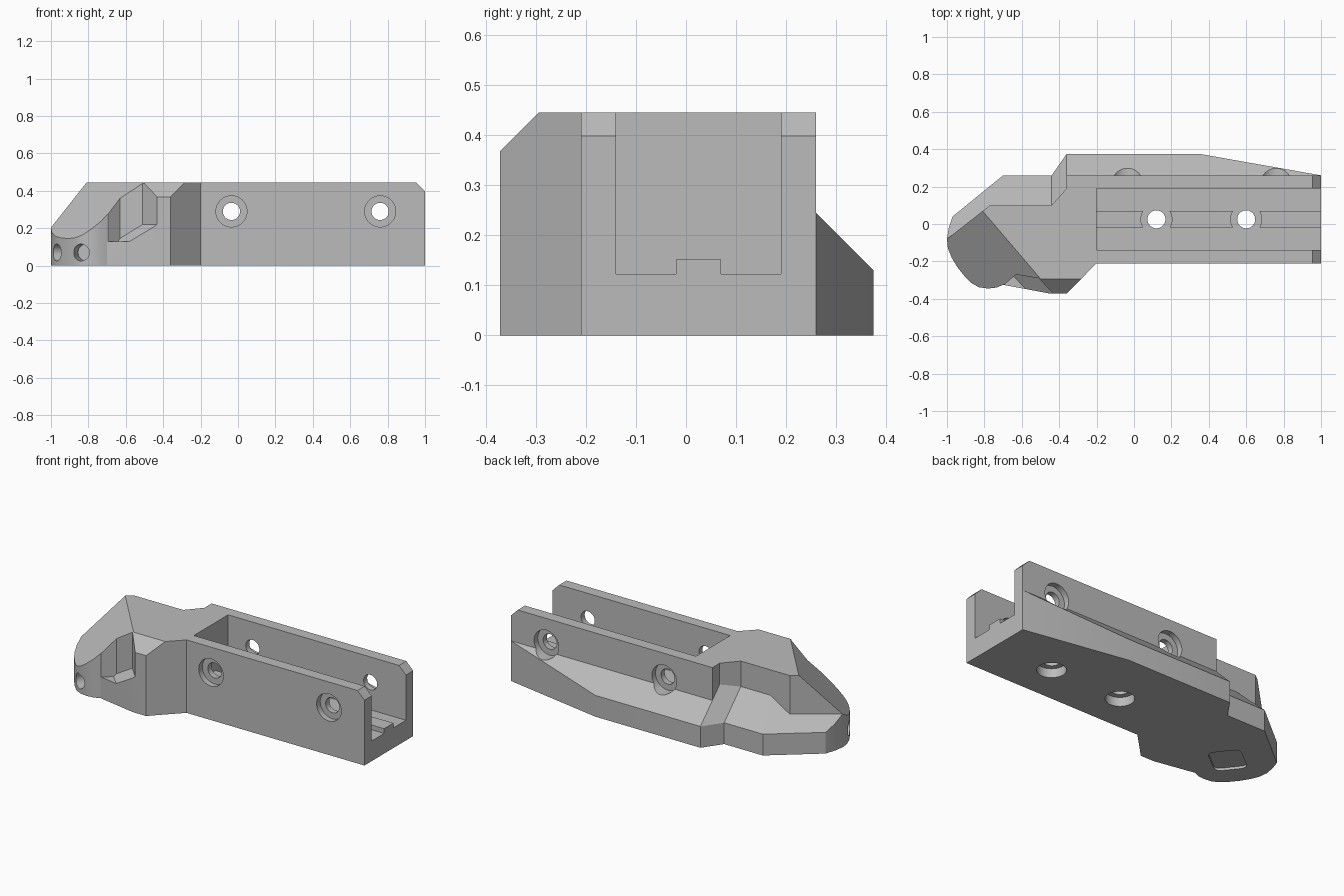
import bpy, bmesh, math
from mathutils import Vector, Matrix

if "Cube" in bpy.data.objects:
    bpy.data.objects.remove(bpy.data.objects["Cube"], do_unlink=True)

TOP = 0.445    # height of the body
EDGE = 0.13    # height of the outer rim below the sloped flanks

grey = bpy.data.materials.new("matte_grey")
grey.use_nodes = True
grey.diffuse_color = (0.5, 0.5, 0.5, 1)
grey.node_tree.nodes["Principled BSDF"].inputs["Base Color"].default_value = (0.5, 0.5, 0.5, 1)


def finish(bm, name):
    bmesh.ops.recalc_face_normals(bm, faces=bm.faces)
    mesh = bpy.data.meshes.new(name)
    bm.to_mesh(mesh)
    bm.free()
    mesh.materials.append(grey)
    ob = bpy.data.objects.new(name, mesh)
    bpy.context.collection.objects.link(ob)
    return ob


def prism(name, outline, z0, z1, cuts=()):
    """Extrude an outline, then slice off everything above each (point, normal) plane."""
    bm = bmesh.new()
    face = bm.faces.new([bm.verts.new((x, y, z0)) for x, y in outline])
    up = bmesh.ops.extrude_face_region(bm, geom=[face])["geom"]
    bmesh.ops.translate(bm, vec=(0, 0, z1 - z0),
                        verts=[v for v in up if isinstance(v, bmesh.types.BMVert)])
    for point, normal in cuts:
        bmesh.ops.bisect_plane(bm, geom=bm.verts[:] + bm.edges[:] + bm.faces[:], dist=1e-5,
                               plane_co=point, plane_no=normal, clear_outer=True)
        bmesh.ops.holes_fill(bm, edges=[e for e in bm.edges if e.is_boundary], sides=0)
    return finish(bm, name)


def box(name, x0, x1, y0, y1, z0, z1):
    return prism(name, [(x0, y0), (x1, y0), (x1, y1), (x0, y1)], z0, z1)


def rod(name, start, end, radius):
    start, end = Vector(start), Vector(end)
    axis = end - start
    bm = bmesh.new()
    spin = axis.to_track_quat('Z', 'Y').to_matrix().to_4x4()
    bmesh.ops.create_cone(bm, cap_ends=True, segments=48, radius1=radius, radius2=radius,
                          depth=axis.length,
                          matrix=Matrix.Translation((start + end) / 2) @ spin)
    return finish(bm, name)


def combine(target, tool, operation):
    mod = target.modifiers.new("join", 'BOOLEAN')
    mod.operation, mod.solver, mod.object = operation, 'EXACT', tool
    bpy.context.view_layer.objects.active = target
    bpy.ops.object.modifier_apply(modifier=mod.name)
    bpy.data.objects.remove(tool, do_unlink=True)


# Main channel block
body = box("rail_body", -0.36, 1, -0.21, 0.26, 0, TOP)
combine(body, box("slot", -0.28, 1.2, -0.14, 0.19, 0.123, 0.6), 'DIFFERENCE')

# Tapered rear flank
flank = prism("rear_flank", [(-0.36, 0.22), (1, 0.22), (1, 0.26), (0.35, 0.375), (-0.36, 0.375)],
              0, TOP, [((0, 0.375, EDGE), (0, 1, 1))])
combine(body, flank, 'UNION')

# Slanted step between the two flanks
bm = bmesh.new()
rings = []
for x, inner, outer in ((-0.44, 0.05, 0.26), (-0.36, 0.15, 0.375)):
    rings.append([bm.verts.new((x, y, z)) for y, z in
                  ((inner, 0), (outer, 0), (outer, EDGE), (inner, EDGE + outer - inner))])
bm.faces.new(rings[0])
bm.faces.new(rings[1])
for i in range(4):
    j = (i + 1) % 4
    bm.faces.new((rings[0][i], rings[0][j], rings[1][j], rings[1][i]))
step = finish(bm, "flank_step")

# Head: rounded nose with a long slope and a chamfered front shoulder
nose = [(-0.995, -0.13), (-0.975, -0.18), (-0.945, -0.23), (-0.905, -0.28), (-0.87, -0.315),
        (-0.83, -0.338), (-0.78, -0.345), (-0.735, -0.34), (-0.7, -0.325)]
core = [(-0.2, 0.19), (-0.36, 0.19), (-0.44, 0.1), (-0.77, 0.1), (-1, -0.08)] + nose + \
       [(-0.45, -0.372), (-0.36, -0.372), (-0.2, -0.21)]
head = prism("head", core, 0, TOP, [((-0.81, 0.07, TOP), (-0.76, -0.65, 1)),
                                    ((0, -0.372, 0.368), (0, -1, 1))])
rim = prism("head_flank", [(-0.44, 0.05), (-0.44, 0.26), (-0.7, 0.26), (-0.97, 0.04),
                           (-0.99, -0.02), (-1, -0.08), (-0.78, 0.05)], 0, TOP,
            [((0, 0.26, EDGE), (0, 1, 1)), ((-0.7, 0.26, EDGE), (-0.63, 0.77, 1))])
combine(head, rim, 'UNION')
combine(head, step, 'UNION')

# Thumb notch with a sloped floor beside the shoulder
notch = prism("notch", [(-0.63, -0.27), (-0.51, -0.29), (-0.43, -0.375), (-0.43, -0.5),
                        (-0.7, -0.5), (-0.7, -0.33)], -0.6, -EDGE,
              [((-0.43, -0.375, -0.22), (0.73, 0.69, 1))])
notch.data.transform(Matrix.Scale(-1, 4, (0, 0, 1)))
notch.data.flip_normals()
combine(head, notch, 'DIFFERENCE')

# Nose holes
for x, y in ((-0.84, -0.335), (-0.97, -0.19)):
    aim = (Vector((x, y, 0)) - Vector((-0.77, -0.12, 0))).normalized()
    mid = Vector((x, y, 0.07))
    combine(head, rod("nose_hole", mid - aim * 0.09, mid + aim * 0.1, 0.045), 'DIFFERENCE')

# Shallow rounded square recess under the head
bm = bmesh.new()
bmesh.ops.create_cube(bm, size=1, matrix=Matrix.Translation((-0.75, -0.11, 0)) @
                      Matrix.Rotation(math.radians(38), 4, 'Z') @
                      Matrix.Diagonal((0.2, 0.18, 0.03, 1)))
upright = [e for e in bm.edges if abs(e.verts[0].co.z - e.verts[1].co.z) > 0.01]
bmesh.ops.bevel(bm, geom=upright, offset=0.035, segments=5, profile=0.5, affect='EDGES')
combine(head, finish(bm, "base_recess"), 'DIFFERENCE')
combine(body, head, 'UNION')

# Centre rib on the slot floor, interrupted around the floor holes
rib = box("rib", -0.3, 1, -0.02, 0.07, 0.1, 0.152)
for x in (0.12, 0.6):
    combine(rib, rod("rib_gap", (x, 0.025, 0), (x, 0.025, 0.3), 0.083), 'DIFFERENCE')
combine(body, rib, 'UNION')

# Floor holes with counterbores underneath
for x in (0.12, 0.6):
    combine(body, rod("floor_hole", (x, 0.025, -0.1), (x, 0.025, 0.3), 0.048), 'DIFFERENCE')
    combine(body, rod("floor_bore", (x, 0.025, -0.1), (x, 0.025, 0.055), 0.08), 'DIFFERENCE')

# Cross holes with counterbores on both walls
for x in (-0.035, 0.76):
    combine(body, rod("cross_hole", (x, -0.5, 0.29), (x, 0.5, 0.29), 0.046), 'DIFFERENCE')
    for y0, y1 in ((-0.5, -0.175), (0.225, 0.5)):
        combine(body, rod("cross_bore", (x, y0, 0.29), (x, y1, 0.29), 0.083), 'DIFFERENCE')

# Chamfer on the top corner of the open end
bm = bmesh.new()
bmesh.ops.create_cube(bm, size=1, matrix=Matrix.Translation((1, 0, TOP)) @
                      Matrix.Rotation(math.radians(45), 4, 'Y') @
                      Matrix.Diagonal((0.066, 1, 0.066, 1)))
combine(body, finish(bm, "end_chamfer"), 'DIFFERENCE')

# Smooth the bores, keep the facets crisp
bpy.ops.object.select_all(action='DESELECT')
body.select_set(True)
bpy.context.view_layer.objects.active = body
bpy.ops.object.shade_smooth_by_angle(angle=math.radians(25))
